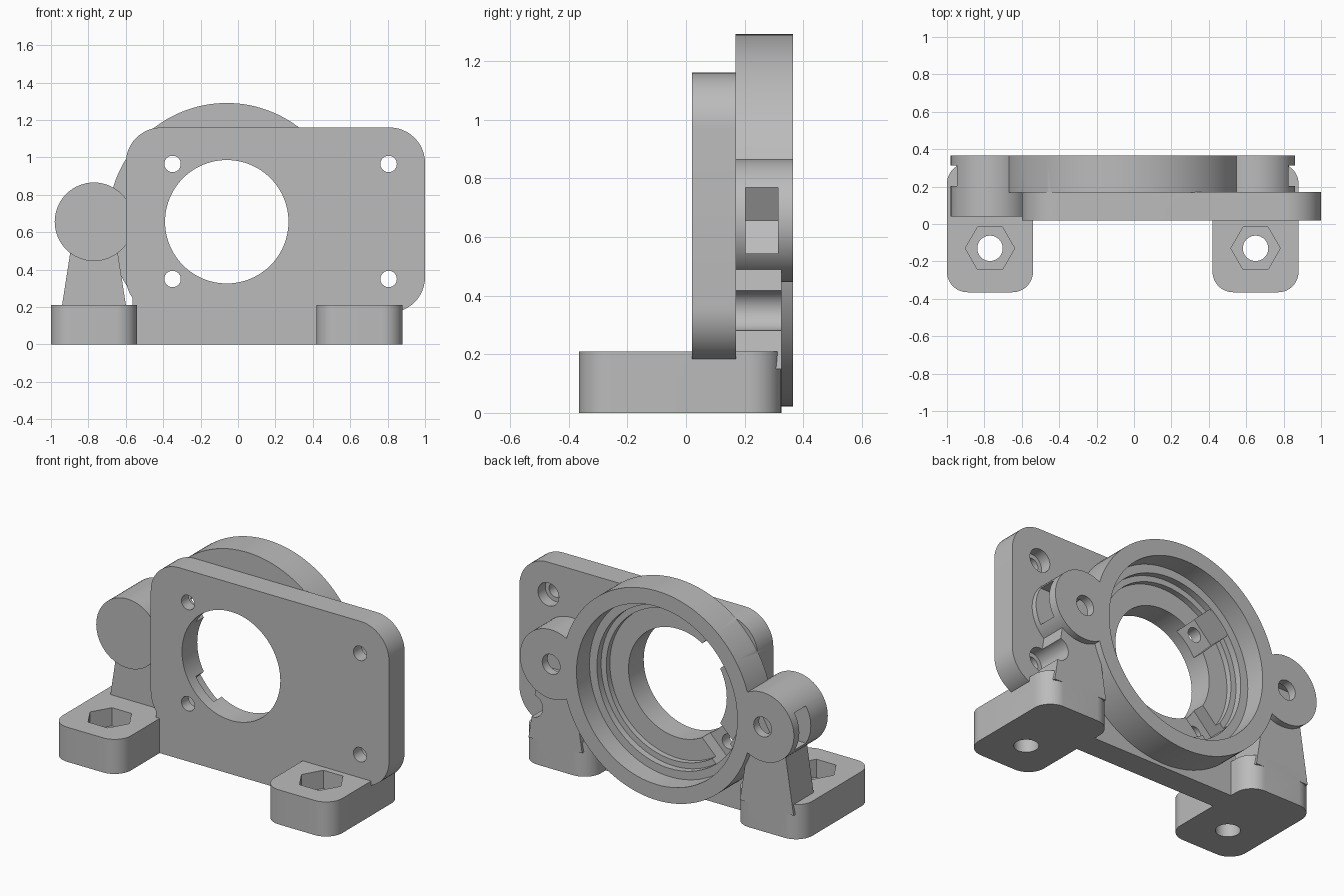
import bpy, bmesh
from math import sin, cos, radians, sqrt
from mathutils import Vector

if "Cube" in bpy.data.objects:
    bpy.data.objects.remove(bpy.data.objects["Cube"], do_unlink=True)

grey = bpy.data.materials.new("mid grey")
grey.use_nodes = True
grey.diffuse_color = (0.5, 0.5, 0.5, 1)
grey.node_tree.nodes["Principled BSDF"].inputs["Base Color"].default_value = (0.5, 0.5, 0.5, 1)

CX, CZ = -0.06, 0.656      # centre of the big bore
ARM = 0.71                 # bore centre to each ear
BACK = 0.365               # rear face


def arc(x, y, r, a0, a1, n=12):
    steps = [radians(a0 + (a1 - a0) * i / n) for i in range(n + 1)]
    return [(x + r * cos(a), y + r * sin(a)) for a in steps]


def disc(x, y, r, n=64):
    return arc(x, y, r, 0, 360, n)[:-1]


def rounded(x0, x1, y0, y1, r):
    return (arc(x1 - r, y1 - r, r, 0, 90) + arc(x0 + r, y1 - r, r, 90, 180)
            + arc(x0 + r, y0 + r, r, 180, 270) + arc(x1 - r, y0 + r, r, 270, 360))


def prism(name, outline, lo, hi, axis="Y"):
    """Extrude a flat outline along Y (outline in x, z) or Z (outline in x, y)."""
    place = (lambda a, b, d: (a, d, b)) if axis == "Y" else (lambda a, b, d: (a, b, d))
    bm = bmesh.new()
    face = bm.faces.new([bm.verts.new(place(a, b, lo)) for a, b in outline])
    grown = bmesh.ops.extrude_face_region(bm, geom=[face])["geom"]
    move = Vector(place(0, 0, hi - lo))
    bmesh.ops.translate(bm, vec=move, verts=[g for g in grown if isinstance(g, bmesh.types.BMVert)])
    bmesh.ops.recalc_face_normals(bm, faces=bm.faces)
    mesh = bpy.data.meshes.new(name)
    bm.to_mesh(mesh)
    bm.free()
    mesh.materials.append(grey)
    obj = bpy.data.objects.new(name, mesh)
    bpy.context.collection.objects.link(obj)
    return obj


def combine(body, other, operation):
    mod = body.modifiers.new("join", "BOOLEAN")
    mod.operation, mod.solver, mod.object = operation, "EXACT", other
    bpy.context.view_layer.objects.active = body
    bpy.ops.object.modifier_apply(modifier=mod.name)
    bpy.data.objects.remove(other, do_unlink=True)


# Face plate with rounded corners and a straight lower web
r = 0.19
outline = (arc(1 - r, 1.16 - r, r, 0, 90) + arc(-0.6 + r, 1.16 - r, r, 90, 180)
           + arc(-0.6 + r, 0.17 + r, r, 180, 216, 5)
           + [(-0.564, 0), (0.78, 0), (0.78, 0.17)]
           + arc(1 - r, 0.17 + r, r, 270, 360))
body = prism("mounting_bracket", outline, 0.02, 0.17)

# Housing ring behind the plate
parts = [prism("housing_ring", disc(CX, CZ, 0.635, 128), 0.168, BACK)]

# Feet, pedestals and ears on both sides
for side, ear_front in ((-1, 0.04), (1, 0.16)):
    x = CX + side * ARM
    parts.append(prism("foot", rounded(x - 0.23, x + 0.23, -0.365, 0.325, 0.11), 0, 0.21, "Z"))
    pedestal = [(x - 0.18, 0.15), (x + 0.18, 0.15), (x + 0.11, 0.6), (x - 0.11, 0.6)]
    parts.append(prism("pedestal", pedestal, 0.12, 0.325))
    parts.append(prism("ear", disc(x, CZ, 0.21), ear_front, BACK))
for part in parts:
    combine(body, part, "UNION")

# Stepped bore
cuts = [prism("bore_cut", disc(CX, CZ, radius, 96), start, 0.5)
        for radius, start in ((0.33, -0.1), (0.455, 0.166), (0.49, 0.2), (0.54, 0.24))]

# Ear screw holes, nut slots, foot holes and hexagonal foot pockets
for side in (-1, 1):
    x = CX + side * ARM
    cuts.append(prism("ear_hole_cut", disc(x, CZ, 0.06, 32), 0.1, 0.5))
    h = 0.113
    slot = [(x - side * 0.13, CZ), (x - side * 0.065, CZ + h), (x + side * 0.3, CZ + h),
            (x + side * 0.3, CZ - h), (x - side * 0.065, CZ - h)]
    cuts.append(prism("nut_slot_cut", slot, 0.203, 0.313))
    cuts.append(prism("foot_hole_cut", disc(x, -0.13, 0.068, 32), -0.1, 0.4, "Z"))
    cuts.append(prism("foot_nut_cut", disc(x, -0.13, 0.132, 6), 0.1, 0.4, "Z"))

# Plate screw holes: round counterbores on one side, square pockets by the bore
for z in (0.35, 0.965):
    for x in (-0.35, 0.805):
        cuts.append(prism("screw_hole_cut", disc(x, z, 0.044, 32), -0.1, 0.15))
    cuts.append(prism("counterbore_cut", disc(0.805, z, 0.07, 32), 0.1, 0.5))
    up = 1 if z > CZ else -1
    k = 1 / sqrt(2)
    pocket = [(CX + k * (-a - b), CZ + up * k * (a - b))
              for a, b in ((0.28, -0.085), (0.49, -0.085), (0.49, 0.085), (0.28, 0.085))]
    cuts.append(prism("pocket_cut", pocket, 0.09, 0.23))
for cut in cuts:
    combine(body, cut, "DIFFERENCE")

# Smooth the curved walls, keep the edges crisp
bpy.ops.object.select_all(action="DESELECT")
body.select_set(True)
bpy.context.view_layer.objects.active = body
bpy.ops.object.shade_smooth_by_angle(angle=radians(30))
